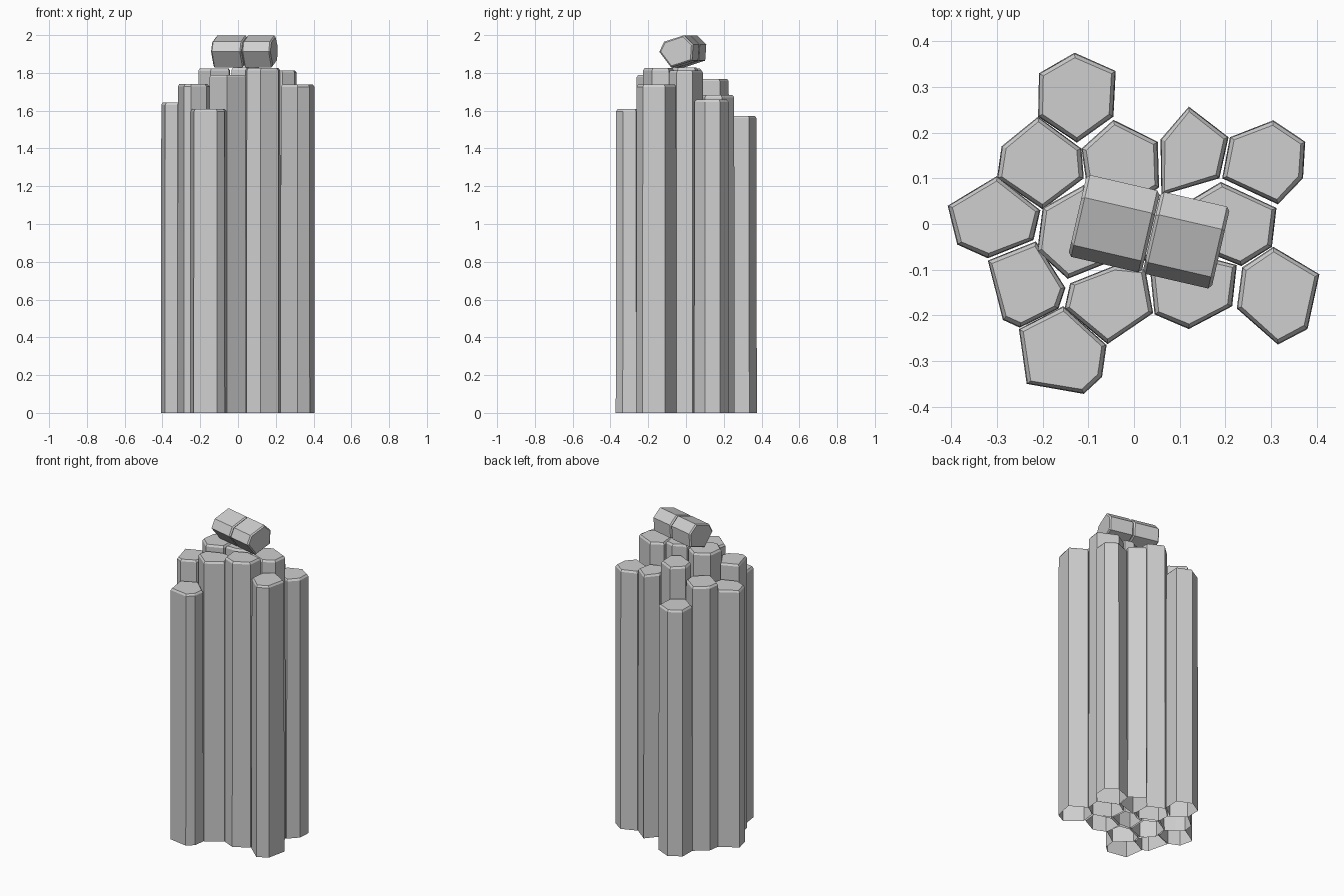
import bpy
import bmesh
import math
from mathutils import Vector, Matrix

if "Cube" in bpy.data.objects:
    bpy.data.objects.remove(bpy.data.objects["Cube"])

stone = bpy.data.materials.new("stone_grey")
stone.diffuse_color = (0.62, 0.62, 0.62, 1)
stone.use_nodes = True
stone.node_tree.nodes["Principled BSDF"].inputs["Base Color"].default_value = stone.diffuse_color


def shrink(points, amount):
    """Pull an outline towards its middle by a fixed distance."""
    mid = sum(points, Vector((0, 0))) / len(points)
    return [p + (mid - p).normalized() * amount for p in points]


def loft(name, rings, cap_start, cap_end):
    """Join rings of points into a faceted skin with optional flat caps."""
    bm = bmesh.new()
    loops = [[bm.verts.new(p) for p in ring] for ring in rings]
    n = len(loops[0])
    for a, b in zip(loops, loops[1:]):
        for i in range(n):
            j = (i + 1) % n
            bm.faces.new((a[i], a[j], b[j], b[i]))
    if cap_start:
        bm.faces.new(loops[0][::-1])
    if cap_end:
        # Shallow dome: a fan around a slightly raised middle
        cap = bm.faces.new(loops[-1])
        bmesh.ops.poke(bm, faces=[cap], offset=0.002)
    bm.normal_update()
    mesh = bpy.data.meshes.new(name)
    bm.to_mesh(mesh)
    bm.free()
    mesh.materials.append(stone)
    obj = bpy.data.objects.new(name, mesh)
    bpy.context.collection.objects.link(obj)
    return obj


def ordered(outline):
    """Counter-clockwise outline."""
    pts = [Vector(p) for p in outline]
    area = sum(a.x * b.y - b.x * a.y for a, b in zip(pts, pts[1:] + pts[:1]))
    return pts if area > 0 else pts[::-1]


def column(name, height, *outline):
    """Upright stone column, open underneath, with a chamfered top."""
    pts = ordered(outline)
    levels = [(0, 0), (height - 0.014, 0.002), (height - 0.002, 0.011)]
    rings = [[(p.x, p.y, z) for p in shrink(pts, s)] for z, s in levels]
    loft(name, rings, False, True)


# Outer columns at the back
column("back_column", 1.575, (-.13, .375), (-.04, .335), (-.045, .235),
       (-.125, .178), (-.21, .235), (-.208, .33))
column("back_left_column", 1.69, (-.21, .235), (-.115, .165), (-.11, .1),
       (-.2, .032), (-.3, .1), (-.29, .17))
column("back_middle_column", 1.77, (-.045, .228), (.052, .18), (.055, .08),
       (.0, .045), (-.105, .095), (-.115, .165))
column("back_right_inner_column", 1.685, (.12, .257), (.207, .19),
       (.187, .1), (.06, .063), (.058, .185))
column("back_right_column", 1.66, (.305, .227), (.375, .18), (.37, .1),
       (.315, .043), (.193, .1), (.21, .19))

# Columns at the sides and in the middle
column("left_column", 1.645, (-.3, .105), (-.408, .04), (-.387, -.045),
       (-.32, -.075), (-.22, -.035), (-.205, .03))
column("middle_left_column", 1.825, (-.2, .035), (-.11, .085), (-.04, .035),
       (-.045, -.08), (-.145, -.12), (-.212, -.06))
column("centre_column", 1.83, (-.03, .032), (.005, .035), (.055, .065),
       (.11, .05), (.12, -.045), (.04, -.08), (-.035, -.078))
column("middle_right_column", 1.815, (.19, .092), (.312, .035), (.302, -.05),
       (.235, -.092), (.13, -.05), (.12, .05))

# Columns at the front
column("front_left_column", 1.742, (-.215, -.038), (-.32, -.08),
       (-.287, -.21), (-.25, -.227), (-.165, -.185), (-.15, -.14))
column("front_column", 1.61, (-.155, -.18), (-.252, -.23), (-.235, -.35),
       (-.11, -.372), (-.07, -.335), (-.06, -.265))
column("front_middle_column", 1.792, (-.04, -.09), (.025, -.1), (.042, -.195),
       (-.058, -.263), (-.152, -.185), (-.14, -.13))
column("front_right_inner_column", 1.827, (.12, -.062), (.225, -.09),
       (.215, -.18), (.12, -.23), (.045, -.198), (.035, -.1))
column("front_right_column", 1.74, (.305, -.05), (.406, -.11), (.38, -.23),
       (.315, -.264), (.225, -.185), (.237, -.095))

# Fallen column broken into two lengths, lying across the top
section = ordered([(-.101, 1.912), (-.075, 1.965), (.032, 1.999),
                   (.083, 1.95), (.077, 1.865), (-.037, 1.829)])
turn = Matrix.Rotation(math.radians(-13), 4, 'Z')
for name, start, end in (("fallen_piece_left", -.125, .040),
                         ("fallen_piece_right", .042, .197)):
    ends = [(start, .009), (start + .007, 0), (end - .007, 0), (end, .009)]
    rings = [[turn @ Vector((u, p.x, p.y)) for p in shrink(section, s)]
             for u, s in ends]
    loft(name, rings, True, True)
